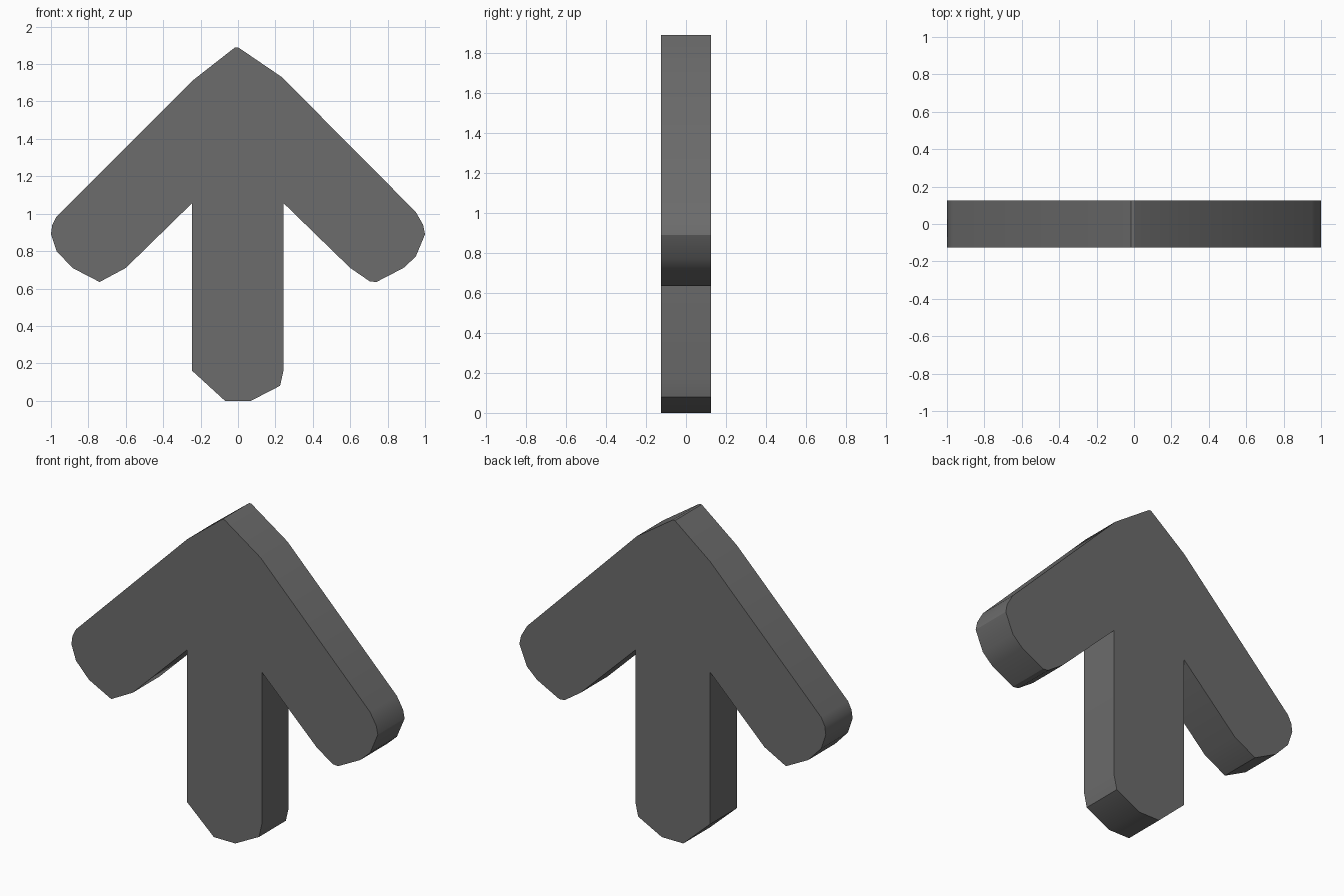
import bpy, bmesh, math

if "Cube" in bpy.data.objects:
    bpy.data.objects.remove(bpy.data.objects["Cube"])

HALF_DEPTH = 0.125

# Outline of the arrow in x, z, clockwise from the tip
outline = [
    (-0.015, 1.89), (0.0, 1.89), (0.235, 1.73),
    # right barb
    (0.95, 1.01), (0.99, 0.94), (1.0, 0.89), (0.95, 0.77), (0.885, 0.71),
    (0.74, 0.635), (0.705, 0.638), (0.60, 0.71), (0.243, 1.057),
    # shaft
    (0.243, 0.16), (0.225, 0.08), (0.07, 0.0), (-0.07, 0.0),
    (-0.245, 0.16), (-0.245, 1.057),
    # left barb
    (-0.60, 0.71), (-0.74, 0.635), (-0.885, 0.71), (-0.97, 0.80),
    (-1.0, 0.89), (-0.993, 0.94), (-0.97, 0.985), (-0.245, 1.71),
]

# Extrude the outline into a slab
bm = bmesh.new()
face = bm.faces.new([bm.verts.new((x, -HALF_DEPTH, z)) for x, z in outline])
ext = bmesh.ops.extrude_face_region(bm, geom=[face], use_keep_orig=True)
new_verts = [g for g in ext["geom"] if isinstance(g, bmesh.types.BMVert)]
bmesh.ops.translate(bm, verts=new_verts, vec=(0, 2 * HALF_DEPTH, 0))
bmesh.ops.recalc_face_normals(bm, faces=bm.faces)
mesh = bpy.data.meshes.new("arrow")
bm.to_mesh(mesh)
bm.free()
arrow = bpy.data.objects.new("arrow", mesh)
bpy.context.collection.objects.link(arrow)

# Single grey colour
grey = bpy.data.materials.new("dark grey")
grey.diffuse_color = (0.15, 0.15, 0.15, 1)
grey.use_nodes = True
grey.node_tree.nodes["Principled BSDF"].inputs["Base Color"].default_value = grey.diffuse_color
mesh.materials.append(grey)

# Soft rounded ends, crisp front and back edges
bpy.context.view_layer.objects.active = arrow
arrow.select_set(True)
bpy.ops.object.shade_smooth_by_angle(angle=math.radians(30))
